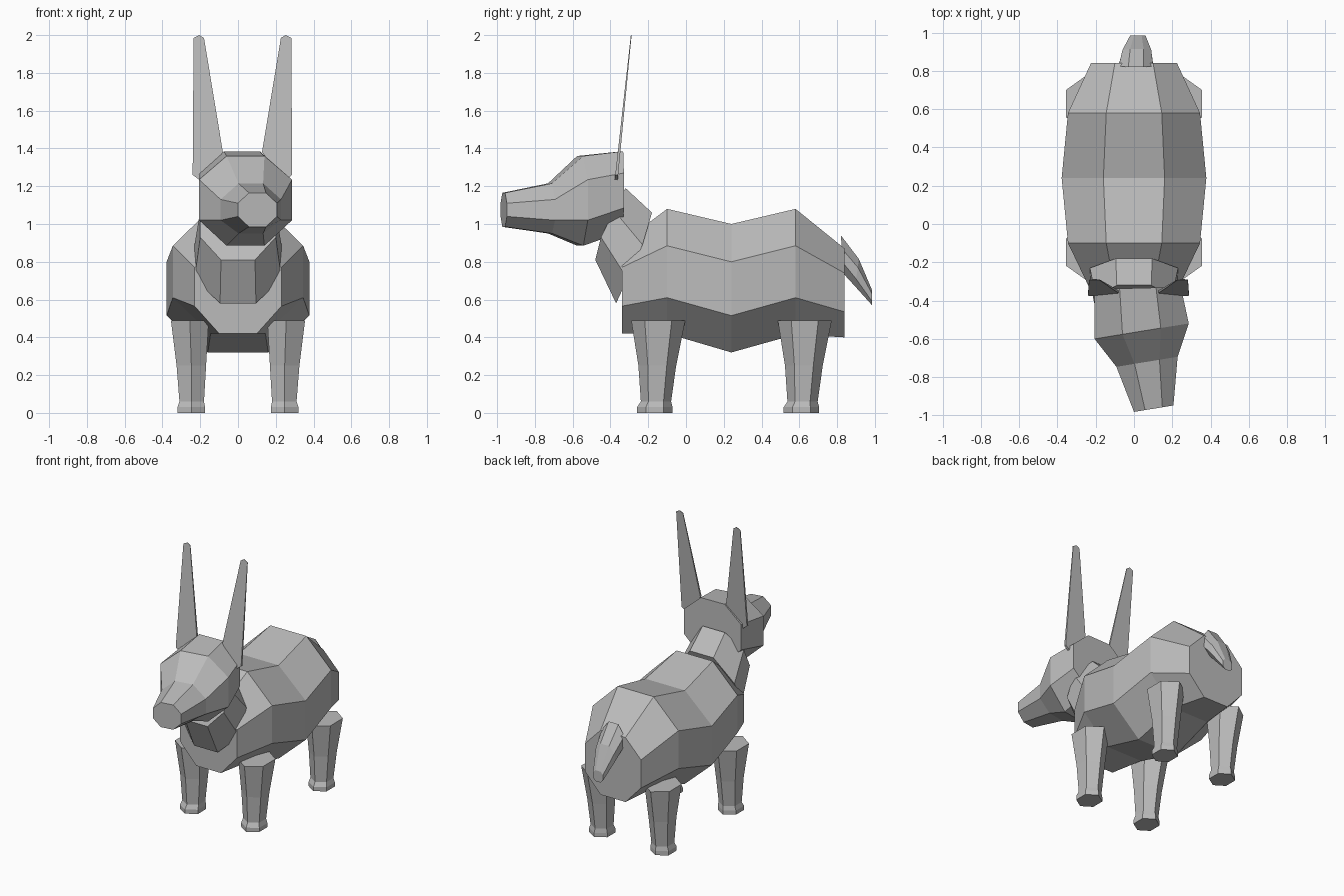
import bpy
import bmesh
import math

if "Cube" in bpy.data.objects:
    bpy.data.objects.remove(bpy.data.objects["Cube"])

grey = bpy.data.materials.new("plain_grey")
grey.use_nodes = True
colour = (0.5, 0.5, 0.5, 1)
grey.diffuse_color = colour
grey.node_tree.nodes["Principled BSDF"].inputs["Base Color"].default_value = colour


def loft(name, rings):
    """Skin a stack of equal rings and cap both ends."""
    bm = bmesh.new()
    loops = [[bm.verts.new(p) for p in ring] for ring in rings]
    n = len(loops[0])
    for a, b in zip(loops, loops[1:]):
        for i in range(n):
            j = (i + 1) % n
            bm.faces.new((a[i], a[j], b[j], b[i]))
    bm.faces.new(loops[0][::-1])
    bm.faces.new(loops[-1])
    bmesh.ops.recalc_face_normals(bm, faces=bm.faces)
    mesh = bpy.data.meshes.new(name)
    bm.to_mesh(mesh)
    bm.free()
    mesh.materials.append(grey)
    obj = bpy.data.objects.new(name, mesh)
    bpy.context.collection.objects.link(obj)
    return obj


def octagon(wide, flat, levels, cx=0, yaw=0):
    """Eight-sided ring from four (y, z) side points, top to bottom."""
    halves = (flat, wide, wide, flat)
    right = [(cx - w, y - w * yaw, z) for w, (y, z) in zip(halves, levels)]
    left = [(cx + w, y + w * yaw, z) for w, (y, z) in zip(halves, levels)]
    return right + left[::-1]


def upright(wide, flat, y, heights, cx=0, yaw=0):
    return octagon(wide, flat, [(y, z) for z in heights], cx, yaw)


# Body
loft("body", [
    upright(0.23, 0.10, -0.34, (0.90, 0.77, 0.565, 0.42)),
    upright(0.345, 0.145, -0.10, (1.08, 0.885, 0.61, 0.42)),
    upright(0.378, 0.16, 0.24, (1.00, 0.80, 0.515, 0.32)),
    upright(0.345, 0.145, 0.58, (1.08, 0.885, 0.61, 0.415)),
    upright(0.225, 0.10, 0.84, (0.87, 0.74, 0.535, 0.40)),
])

# Neck
loft("neck", [
    octagon(0.23, 0.095, [(-0.18, 1.06), (-0.23, 0.89), (-0.31, 0.71), (-0.37, 0.58)]),
    octagon(0.20, 0.09, [(-0.32, 1.19), (-0.38, 1.07), (-0.45, 0.93), (-0.48, 0.81)]),
])

# Head, turned slightly to its left
turn = math.tan(math.radians(9.3))
loft("head", [
    upright(0.103, 0.045, -0.965, (1.165, 1.11, 1.04, 0.985), 0.103, turn),
    upright(0.16, 0.065, -0.72, (1.215, 1.13, 1.02, 0.95), 0.068, turn),
    upright(0.246, 0.10, -0.56, (1.36, 1.235, 1.02, 0.885), 0.04, turn),
    upright(0.225, 0.095, -0.335, (1.385, 1.27, 1.085, 0.96), 0.02, turn / 6),
])

# Ears: thin tapered blades
ear_outline = [(-0.20, 1.23), (-0.08, 1.38), (-0.18, 1.985),
               (-0.205, 2.0), (-0.235, 1.985), (-0.24, 1.26)]
for name, side, shift in (("right_ear", 1, 0), ("left_ear", -1, 0.047)):
    faces = []
    for sign in (-1, 1):
        blade = []
        for x, z in ear_outline:
            up = (z - 1.23) / 0.77
            y = -0.37 + 0.08 * up + sign * (0.008 - 0.006 * up)
            blade.append((side * x + shift, y, z))
        faces.append(blade)
    loft(name, faces)

# Tail
loft("tail", [
    octagon(0.09, 0.04, [(0.82, 0.94), (0.825, 0.87), (0.835, 0.79), (0.84, 0.73)], 0.01),
    octagon(0.075, 0.035, [(0.915, 0.815), (0.91, 0.77), (0.90, 0.71), (0.895, 0.67)], 0.015),
    octagon(0.04, 0.02, [(0.985, 0.65), (0.985, 0.63), (0.985, 0.59), (0.985, 0.57)], 0.02),
])


def hexagon(cx, cy, z, half_x, half_y):
    angles = [math.radians(90 + 60 * i) for i in range(6)]
    return [(cx + half_x * math.cos(a) / math.cos(math.radians(30)),
             cy + half_y * math.sin(a), z) for a in angles]


# Legs: height, half width, half depth, inward shift, forward shift
leg_profile = [(0.49, 0.10, 0.143, 0, 0), (0.25, 0.078, 0.10, 0.008, 0.005),
               (0.06, 0.065, 0.08, 0.01, 0.012), (0.03, 0.073, 0.094, 0.008, 0.018),
               (0, 0.073, 0.094, 0.008, 0.018)]
for end, y in (("front", -0.147), ("back", 0.629)):
    for label, side in (("right", -1), ("left", 1)):
        loft(f"{end}_{label}_leg",
             [hexagon(side * (0.255 - dx), y - dy, z, hx, hy)
              for z, hx, hy, dx, dy in leg_profile])
